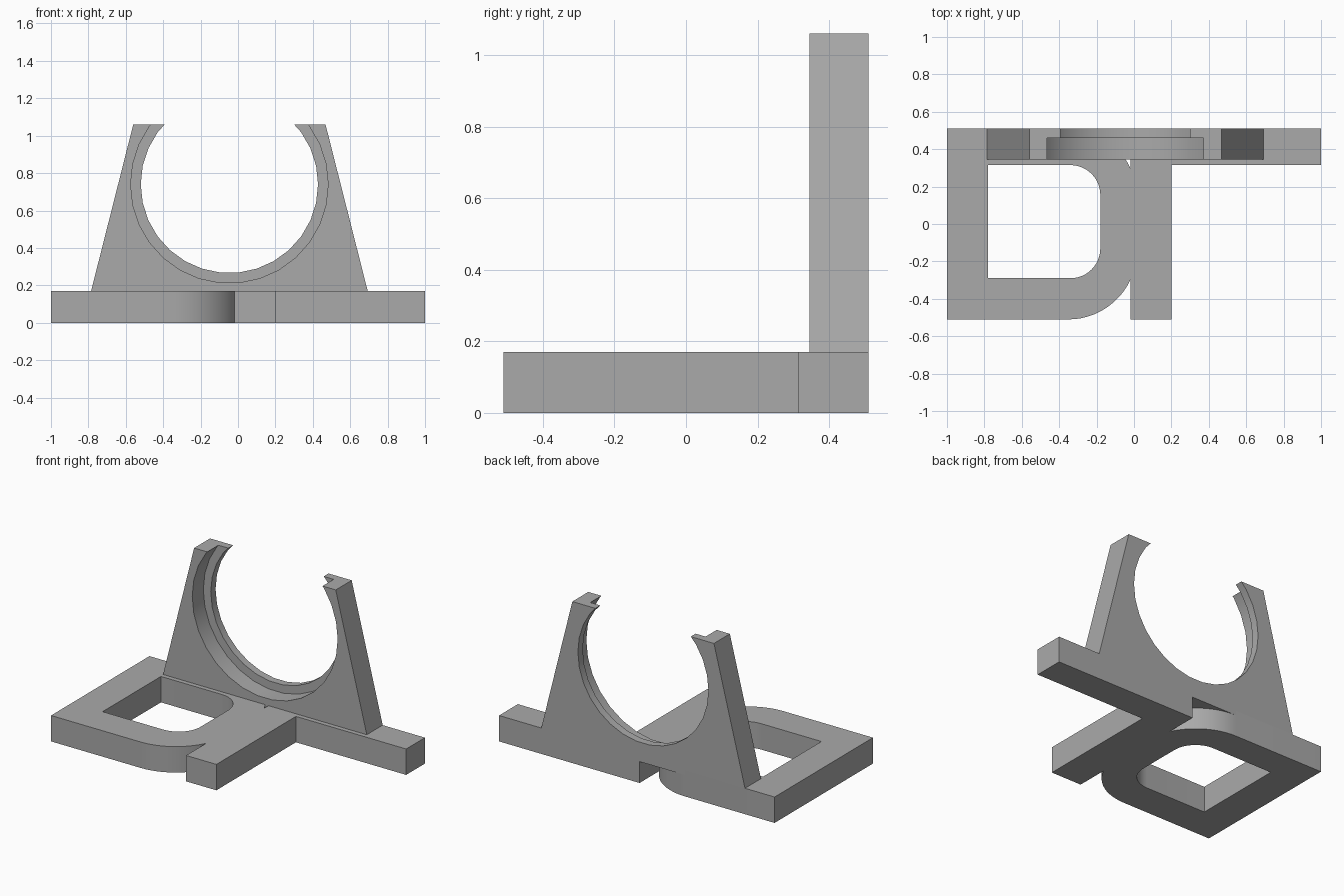
import bpy
import bmesh
from math import cos, sin, pi, radians

cube = bpy.data.objects.get("Cube")
if cube:
    bpy.data.objects.remove(cube, do_unlink=True)

GREY = (0.4, 0.4, 0.4, 1)
grey = bpy.data.materials.new("plain grey")
grey.use_nodes = True
grey.diffuse_color = GREY
grey.node_tree.nodes["Principled BSDF"].inputs["Base Color"].default_value = GREY


def arc(cx, cy, rx, ry, start, end, steps=12):
    """Points on an elliptical arc, angles in radians."""
    angles = [start + (end - start) * i / steps for i in range(steps + 1)]
    return [(cx + rx * cos(a), cy + ry * sin(a)) for a in angles]


def prism(name, outline, low, high, axis="z"):
    """Extrude a 2D outline along z (outline in x, y) or y (outline in x, z)."""
    bm = bmesh.new()
    place = (lambda p: (p[0], p[1], low)) if axis == "z" else (lambda p: (p[0], low, p[1]))
    face = bm.faces.new([bm.verts.new(place(p)) for p in outline])
    solid = bmesh.ops.extrude_face_region(bm, geom=[face])
    moved = [v for v in solid["geom"] if isinstance(v, bmesh.types.BMVert)]
    shift = (0, 0, high - low) if axis == "z" else (0, high - low, 0)
    bmesh.ops.translate(bm, verts=moved, vec=shift)
    bmesh.ops.recalc_face_normals(bm, faces=bm.faces)
    mesh = bpy.data.meshes.new(name)
    bm.to_mesh(mesh)
    bm.free()
    mesh.materials.append(grey)
    obj = bpy.data.objects.new(name, mesh)
    bpy.context.collection.objects.link(obj)
    return obj


def finish(obj, cutters):
    """Cut the openings, drop the cutters and smooth the curved walls."""
    bpy.ops.object.select_all(action="DESELECT")
    bpy.context.view_layer.objects.active = obj
    obj.select_set(True)
    for cutter in cutters:
        cutter.hide_render = True
        mod = obj.modifiers.new("opening", "BOOLEAN")
        mod.operation = "DIFFERENCE"
        mod.solver = "EXACT"
        mod.object = cutter
        bpy.ops.object.modifier_apply(modifier=mod.name)
        bpy.data.objects.remove(cutter, do_unlink=True)
    bpy.ops.object.shade_smooth_by_angle(angle=radians(30))


# Foot plate: rounded frame on the right, joined to a stem and a back bar
THICK, HALF, BAR, EDGE = 0.17, 0.51, 0.315, -0.02
bend = math_end = 0.47  # angle where the rounded corner meets the stem
corner = [p for p in arc(-0.35, -0.13, 0.37, 0.38, -pi / 2, -bend)]
corner[-1] = (EDGE, -0.3)
back_corner = [(x, -y) for x, y in reversed(corner)]
foot_outline = ([(-1, -HALF)] + corner
                + [(EDGE, -HALF), (0.2, -HALF), (0.2, BAR), (1, BAR), (1, HALF), (EDGE, HALF)]
                + back_corner + [(-1, HALF)])
foot = prism("foot_plate", foot_outline, 0, THICK)

# Window in the frame
window = ([(-0.78, -0.29)] + arc(-0.34, -0.13, 0.16, 0.16, -pi / 2, 0)
          + arc(-0.34, 0.155, 0.16, 0.16, 0, pi / 2) + [(-0.78, 0.315)])
finish(foot, [prism("window_cutter", window, -0.1, 0.3)])

# Upright cradle: tapered plate with a stepped round opening, open at the top
MID, FRONT = -0.046, 0.345
plate = [(MID - 0.747, 0.14), (MID + 0.747, 0.14), (MID + 0.514, 1.06), (MID - 0.514, 1.06)]
cradle = prism("cradle", plate, FRONT, HALF, "y")


def disc(name, radius, low, high):
    return prism(name, arc(MID, 0.74, radius, radius, 0, 2 * pi, 30)[:-1], low, high, "y")


finish(cradle, [disc("bore_cutter", 0.474, 0.2, 0.7), disc("seat_cutter", 0.528, 0.2, 0.46)])
